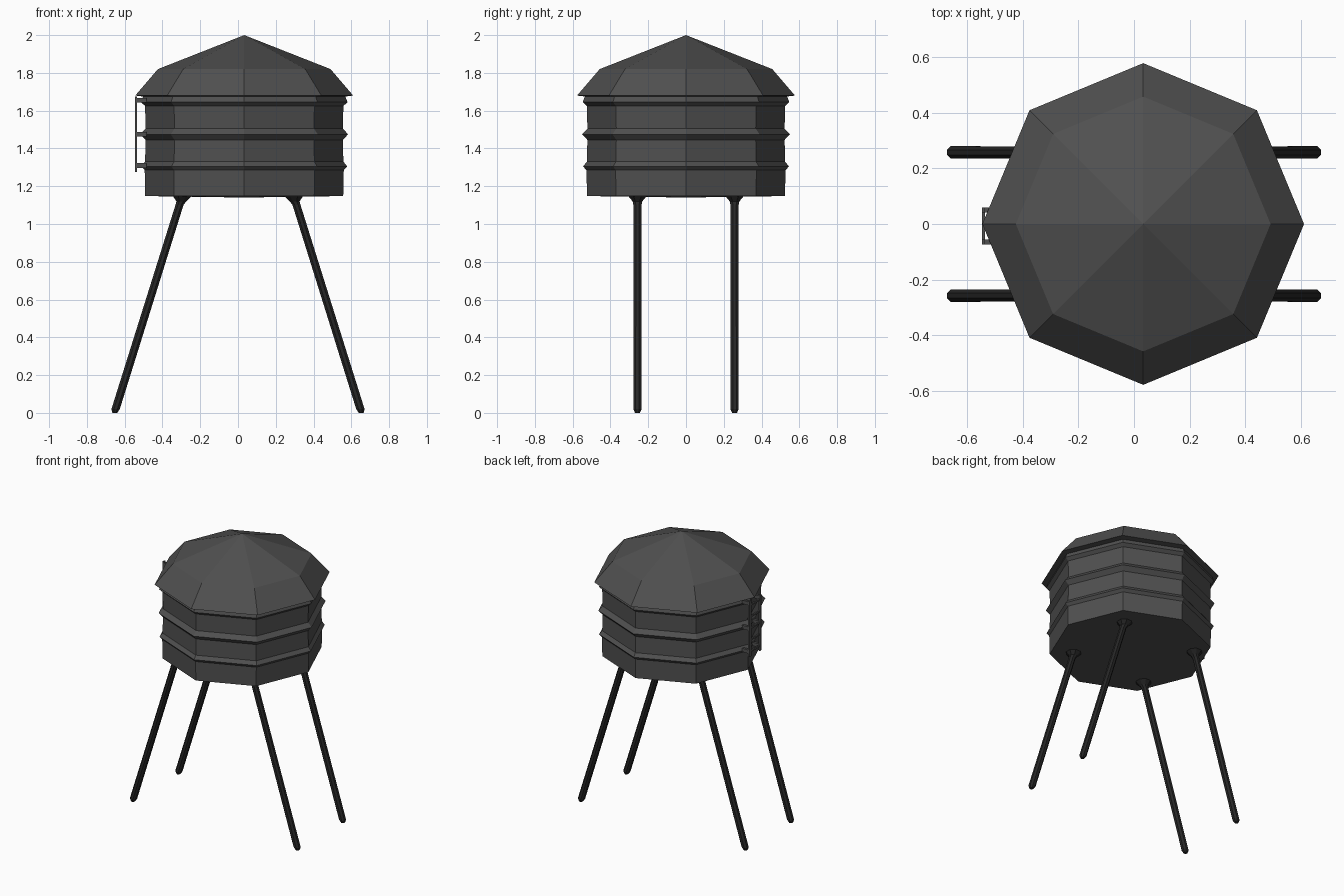
import bpy, bmesh, math
from mathutils import Vector

if "Cube" in bpy.data.objects:
    bpy.data.objects.remove(bpy.data.objects["Cube"])

CX = 0.033   # tank axis


def material(name, v):
    m = bpy.data.materials.new(name)
    m.diffuse_color = (v, v, v, 1)
    m.use_nodes = True
    m.node_tree.nodes["Principled BSDF"].inputs["Base Color"].default_value = m.diffuse_color
    return m


tank_mat = material("dark_grey", 0.08)
leg_mat = material("near_black", 0.02)


def finish(name, bm, mat):
    bmesh.ops.recalc_face_normals(bm, faces=bm.faces)
    me = bpy.data.meshes.new(name)
    bm.to_mesh(me)
    bm.free()
    ob = bpy.data.objects.new(name, me)
    bpy.context.collection.objects.link(ob)
    me.materials.append(mat)
    return ob


def lathe(name, profile, mat, sides=8):
    """Turn (radius, z) points into a closed octagonal solid."""
    bm = bmesh.new()
    rings = []
    for r, z in profile:
        if r == 0:
            rings.append([bm.verts.new((CX, 0, z))] * sides)
        else:
            rings.append([bm.verts.new((CX + r * math.cos(i * math.tau / sides),
                                        r * math.sin(i * math.tau / sides), z))
                          for i in range(sides)])
    for a, b in zip(rings, rings[1:]):
        for i in range(sides):
            j = (i + 1) % sides
            bm.faces.new(list(dict.fromkeys((a[i], a[j], b[j], b[i]))))
    return finish(name, bm, mat)


def strut(name, path, mat, sides=8):
    """Tapered rod through (point, radius) stations with horizontal sections."""
    bm = bmesh.new()
    rings = [[bm.verts.new(Vector(p) + Vector((r * math.cos((i + .5) * math.tau / sides),
                                               r * math.sin((i + .5) * math.tau / sides), 0)))
              for i in range(sides)] for p, r in path]
    for a, b in zip(rings, rings[1:]):
        for i in range(sides):
            j = (i + 1) % sides
            bm.faces.new((a[i], a[j], b[j], b[i]))
    bm.faces.new(rings[0])
    bm.faces.new(rings[-1])
    return finish(name, bm, mat)


def box(name, centre, size, mat):
    bm = bmesh.new()
    bmesh.ops.create_cube(bm, size=1)
    for v in bm.verts:
        v.co = Vector(centre) + Vector(a * b for a, b in zip(v.co, size))
    return finish(name, bm, mat)


# Tank walls with three hoops, overhanging eave and faceted roof
lathe("tank_and_roof", [
    (0, 1.14), (0.524, 1.148),
    (0.527, 1.285), (0.545, 1.305), (0.525, 1.33),
    (0.522, 1.445), (0.55, 1.475), (0.522, 1.505),
    (0.525, 1.625), (0.547, 1.645), (0.535, 1.675),
    (0.577, 1.68), (0.457, 1.82), (0, 2.0)], tank_mat)

# Four splayed legs with flared tops and rounded feet
for sx, side in ((1, "right"), (-1, "left")):
    for sy, end in ((1, "back"), (-1, "front")):
        y = sy * 0.257
        strut(f"{end}_{side}_leg", [
            ((sx * 0.652, y, 0.0), 0.014), ((sx * 0.648, y, 0.02), 0.024),
            ((sx * 0.31, y, 1.10), 0.023), ((sx * 0.30, y, 1.12), 0.028),
            ((sx * 0.295, y, 1.15), 0.055)], leg_mat)

# Ladder on the left side: two rails with brackets at the hoops, and rungs
for y in (-0.065, 0.05):
    box("ladder_rail", (-0.54, y, 1.475), (0.012, 0.018, 0.40), tank_mat)
    for z in (1.31, 1.475, 1.655):
        box("ladder_bracket", (-0.515, y, z), (0.06, 0.018, 0.025), tank_mat)
for i in range(5):
    box("ladder_rung", (-0.54, -0.0075, 1.31 + i * 0.083), (0.01, 0.115, 0.012), tank_mat)
